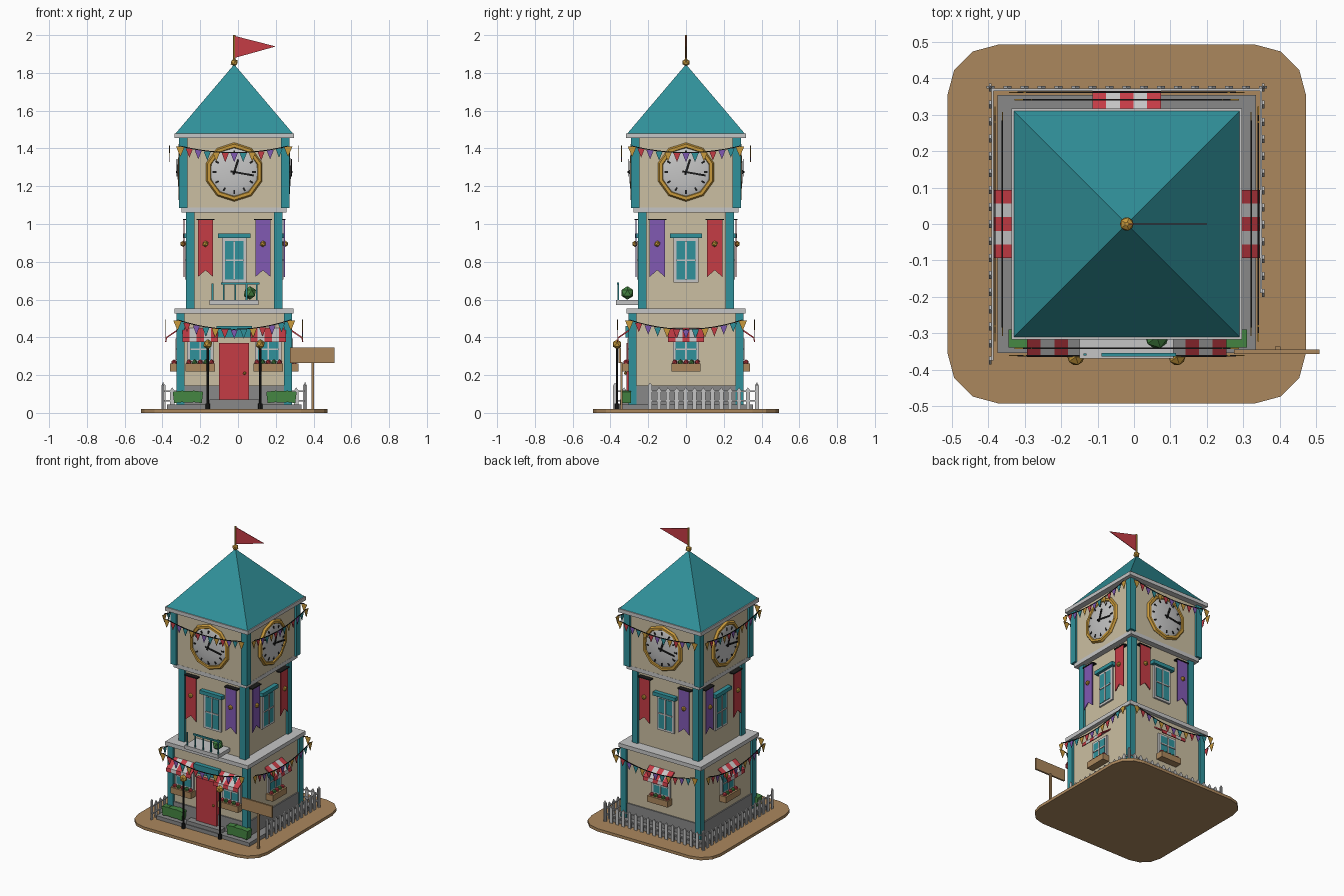
import bpy, bmesh, math
from mathutils import Matrix, Vector

cube = bpy.data.objects.get("Cube")
if cube:
    bpy.data.objects.remove(cube, do_unlink=True)

COLOURS = {
    "teal": (0.030, 0.285, 0.325), "cream": (0.60, 0.52, 0.36), "pale grey": (0.56, 0.56, 0.56),
    "stone grey": (0.25, 0.25, 0.25), "red": (0.56, 0.045, 0.06), "purple": (0.22, 0.10, 0.45),
    "gold": (0.58, 0.32, 0.045), "brown": (0.41, 0.245, 0.11), "green": (0.06, 0.24, 0.055),
    "black": (0.012, 0.012, 0.012)}
MATS = {}
for label, rgb in COLOURS.items():
    m = bpy.data.materials.new(label)
    m.use_nodes = True
    m.diffuse_color = (*rgb, 1)
    m.node_tree.nodes["Principled BSDF"].inputs["Base Color"].default_value = (*rgb, 1)
    m.node_tree.nodes["Principled BSDF"].inputs["Roughness"].default_value = 0.8
    MATS[label] = m

# Each side is modelled as if it were the front: u to the right, d outwards, z up
SIDES = ["front", "left", "back", "right"]
CENTRE = Matrix.Translation((-0.02, 0, 0))


def make(name, bm, mats, side=0, smooth=False):
    bmesh.ops.transform(bm, matrix=CENTRE @ Matrix.Rotation(side * math.pi / 2, 4, "Z"), verts=bm.verts)
    bmesh.ops.recalc_face_normals(bm, faces=bm.faces)
    me = bpy.data.meshes.new(name)
    for f in bm.faces:
        f.smooth = smooth
    bm.to_mesh(me)
    bm.free()
    for label in mats.split(","):
        me.materials.append(MATS[label])
    ob = bpy.data.objects.new(name, me)
    bpy.context.collection.objects.link(ob)
    return ob


def paint(verts, mi):
    for f in {f for v in verts for f in v.link_faces}:
        f.material_index = mi


def box(bm, u, d, z, mi=0, turn=None):
    mid = Vector((sum(u) / 2, -sum(d) / 2, sum(z) / 2))
    size = Matrix.Diagonal((u[1] - u[0], d[1] - d[0], z[1] - z[0], 1))
    mat = Matrix.Translation(mid) @ (turn or Matrix()) @ size
    paint(bmesh.ops.create_cube(bm, size=1, matrix=mat)["verts"], mi)


def ball(bm, u, d, z, r, mi=0, detail=1):
    mat = Matrix.Translation((u, -d, z))
    paint(bmesh.ops.create_icosphere(bm, subdivisions=detail, radius=r, matrix=mat)["verts"], mi)


def rod(bm, u, d, z0, z1, r, mi=0):
    mat = Matrix.Translation((u, -d, (z0 + z1) / 2))
    paint(bmesh.ops.create_cone(bm, cap_ends=True, segments=8, radius1=r, radius2=r,
                                depth=z1 - z0, matrix=mat)["verts"], mi)


def prism(bm, pts, along, mi=0):
    """Extrude a (u, d, z) outline along a (u, d, z) vector."""
    verts = [bm.verts.new((u, -d, z)) for u, d, z in pts]
    face = bm.faces.new(verts)
    new = bmesh.ops.extrude_face_region(bm, geom=[face], use_keep_orig=True)["geom"]
    moved = [v for v in new if isinstance(v, bmesh.types.BMVert)]
    bmesh.ops.translate(bm, verts=moved, vec=(along[0], -along[1], along[2]))
    paint(verts + moved, mi)


def block(name, mat, u, d, z, side=0):
    bm = bmesh.new()
    box(bm, u, d, z)
    return make(name, bm, mat, side)


def slab(name, mat, h, z):
    return block(name, mat, (-h, h), (-h, h), z)


# Ground plate with rounded corners
bm = bmesh.new()
box(bm, (-.493, .493), (-.493, .493), (0, .02))
corners = [e for e in bm.edges if abs(e.verts[0].co.z - e.verts[1].co.z) > .01]
bmesh.ops.bevel(bm, geom=corners, offset=.14, segments=3, profile=.5, affect="EDGES")
make("ground_plate", bm, "brown")

# Storeys, corner posts and cornices
slab("plinth", "stone grey", .355, (.02, .045))
slab("stone_footing", "stone grey", .298, (.045, .145))
for name, h, w, z0, z1 in (("ground", .305, .042, .045, .525), ("middle", .255, .045, .55, 1.06),
                           ("clock", .292, .045, 1.085, 1.455)):
    slab(name + "_storey_walls", "cream", h - .015, (z0, z1))
    bm = bmesh.new()
    for sx in (-1, 1):
        for sy in (-1, 1):
            u, d = sorted((sx * h, sx * (h - w))), sorted((sy * h, sy * (h - w)))
            box(bm, u, d, (z0, z1))
    make(name + "_storey_posts", bm, "teal")
for name, h, z in (("lower", .315, (.525, .552)), ("middle", .278, (1.06, 1.087)), ("upper", .317, (1.455, 1.48))):
    slab(name + "_cornice", "pale grey", h, z)

# Roof, finial and pennant
bm = bmesh.new()
bmesh.ops.create_cone(bm, cap_ends=True, segments=4, radius1=.31 * math.sqrt(2), radius2=0, depth=.365,
                      matrix=Matrix.Translation((0, 0, 1.6625)) @ Matrix.Rotation(math.pi / 4, 4, "Z"))
make("roof", bm, "teal")
bm = bmesh.new()
rod(bm, 0, 0, 1.84, 2, .006)
ball(bm, 0, 0, 1.855, .021)
make("flagpole", bm, "gold")
bm = bmesh.new()
prism(bm, [(.005, -.002, 1.995), (.005, -.002, 1.88), (.22, -.002, 1.94)], (0, .004, 0))
make("pennant", bm, "red")


def window(name, side, u, hw, d, z0, z1):
    bm = bmesh.new()
    zc = (z0 + z1) / 2
    box(bm, (u - hw, u + hw), (d - .01, d + .012), (z0, z1))
    box(bm, (u - hw + .015, u + hw - .015), (d, d + .015), (z0 + .015, z1 - .015), 1)
    box(bm, (u - .004, u + .004), (d, d + .02), (z0 + .015, z1 - .015))
    box(bm, (u - hw + .015, u + hw - .015), (d, d + .02), (zc - .004, zc + .004))
    make(name, bm, "pale grey,teal", side)


def shop_window(name, side, u):
    window(name + "_window", side, u, .07, .29, .265, .41)
    bm = bmesh.new()                                    # striped awning with a short valance
    for i in range(5):
        a = u - .094 + i * .0376
        prism(bm, [(a, .29, .45), (a, .362, .40), (a, .366, .375), (a, .36, .375), (a, .356, .396), (a, .29, .44)],
              (.0376, 0, 0), i % 2)
    make(name + "_awning", bm, "red,pale grey", side)
    bm = bmesh.new()                                    # flower box
    box(bm, (u - .078, u + .078), (.29, .34), (.22, .262))
    for i in range(5):
        ball(bm, u - .06 + i * .03, .318, .268, .015, 1 + i % 2)
    make(name + "_flower_box", bm, "brown,red,green", side)


def bunting(name, side, half, d, z, sag):
    bm = bmesh.new()
    count = 13
    point = lambda t: (half * t, z - sag * (1 - t * t))
    for i in range(count):
        u, h = point(-1 + 2 * i / (count - 1))
        w, drop = (.023, .055) if i in (0, count - 1) else (.019, .048)
        prism(bm, [(u - w, d, h), (u + w, d, h), (u, d, h - drop)], (0, .003, 0), i % 4)
        if i:
            prism(bm, [(pu, d, ph), (u, d, h), (u, d, h + .005), (pu, d, ph + .005)], (0, .004, 0), 4)
        pu, ph = u, h
    make(name, bm, "gold,red,purple,teal,black", side)


def clock(side):
    name, d, z = SIDES[side] + "_clock", .28, 1.275
    place = Matrix.Translation((0, -d, z))
    bm = bmesh.new()
    bmesh.ops.create_uvsphere(bm, u_segments=24, v_segments=12, radius=1,
                              matrix=place @ Matrix.Rotation(math.pi / 2, 4, "X") @ Matrix.Diagonal((.135, .135, .02, 1)))
    make(name + "_face", bm, "pale grey", side, True)
    bm = bmesh.new()                                    # faceted rim
    n, k = 10, 6
    rings = []
    for i in range(n):
        a = 2 * math.pi * (i + .5) / n
        rings.append([bm.verts.new((math.cos(a) * r, -d - .016 * math.sin(b), z + math.sin(a) * r))
                      for b in (2 * math.pi * j / k for j in range(k)) for r in [.14 + .016 * math.cos(b)]])
    for i in range(n):
        for j in range(k):
            p, q = rings[i], rings[(i + 1) % n]
            bm.faces.new((p[j], q[j], q[(j + 1) % k], p[(j + 1) % k]))
    make(name + "_rim", bm, "gold", side)
    bm = bmesh.new()                                    # hour marks and hands

    def bar(angle, r0, r1, w, d0):
        c, s = math.sin(angle), math.cos(angle)
        prism(bm, [(r * c + e * s, d0, z + r * s - e * c) for r, e in ((r0, -w), (r1, -w), (r1, w), (r0, w))],
              (0, .004, 0))
    for i in range(12):
        bar(i * math.pi / 6, .095, .115, .005, d + .011)
    bar(math.radians(18), -.015, .07, .006, d + .021)
    bar(math.radians(100), -.02, .105, .005, d + .021)
    ball(bm, 0, d + .02, z, .01)
    make(name + "_hands", bm, "black", side)


def banner(name, mat, side, u):
    d, w, top = .262, .04, 1.02
    bm = bmesh.new()
    prism(bm, [(u - w, d, top), (u - w, d, .72), (u, d, .755), (u + w, d, .72), (u + w, d, top)], (0, .006, 0))
    box(bm, (u - w - .008, u + w + .008), (.24, d + .01), (top, top + .007), 2)
    ball(bm, u, d + .008, .895, .017, 1)
    make(name, bm, mat + ",gold,black", side)


# Repeated decoration of the four sides
for k, s in enumerate(SIDES):
    clock(k)
    bunting(s + "_upper_bunting", k, .285, .34, 1.41, .035)
    bunting(s + "_lower_bunting", k, .30, .36, .49, .05)
    window(s + "_middle_window", k, 0, .065, .24, .69, .925)
    block(s + "_window_lintel", "teal", (-.085, .085), (.235, .27), (.925, .95), k)
    pair = ("red", "purple") if k % 2 == 0 else ("purple", "red")
    for u, mat in zip((-.152, .152), pair):
        banner(f"{s}_{mat}_banner", mat, k, u)
    for u in ((-.18, .18) if k == 0 else (0,)):
        shop_window(s + ("_east" if u > 0 else "_west" if u < 0 else ""), k, u)

# Picket fence around three sides
for k, start in ((1, -.19), (2, -.375), (3, -.375)):
    bm = bmesh.new()
    count = round((.375 - start) / .047)
    for i in range(count + 1):
        u, top = start + i * (.375 - start) / count, .16 if i in (0, count) else .135
        prism(bm, [(u - .011, .372, .02), (u + .011, .372, .02), (u + .011, .372, top - .015),
                   (u, .372, top), (u - .011, .372, top - .015)], (0, .007, 0))
    for z in (.06, .11):
        box(bm, (start, .375), (.366, .372), (z, z + .008))
    make(SIDES[k] + "_fence", bm, "pale grey", k)

# Door with step, plate and knob
block("door_step", "stone grey", (-.13, .13), (.29, .35), (.045, .07))
block("door", "red", (-.08, .077), (.28, .315), (.07, .37))
block("door_plate", "teal", (-.095, .095), (.28, .32), (.40, .46))
bm = bmesh.new()
ball(bm, .055, .32, .21, .009)
make("door_knob", bm, "gold")

# Balcony with railing and plant
block("balcony_floor", "pale grey", (-.13, .128), (.24, .37), (.572, .597))
bm = bmesh.new()
for u in (-.115, -.055, .005, .065, .12):
    box(bm, (u - .004, u + .004), (.356, .362), (.597, .685))
box(bm, (-.07, .135), (.354, .364), (.68, .69))
make("balcony_railing", bm, "teal")
bm = bmesh.new()
ball(bm, .083, .31, .635, .036)
make("balcony_plant", bm, "green")

# Lamp posts and front hedges
for name, u, lamp in (("west", -.245, -.14), ("east", .25, .138)):
    bm = bmesh.new()
    rod(bm, lamp, .365, .02, .345, .006)
    rod(bm, lamp, .365, .02, .05, .013)
    ball(bm, lamp, .365, .363, .026, 1)
    make(name + "_lamp_post", bm, "black,gold")
    bm = bmesh.new()
    for i in (-1, 0, 1):
        tilt = Matrix.Rotation(i * .12, 4, "Y")
        box(bm, (u + i * .05 - .027, u + i * .05 + .027), (.29, .34), (.055, .115), 0, tilt)
    make(name + "_hedge", bm, "green")

# Signboard
bm = bmesh.new()
box(bm, (.295, .53), (.345, .357), (.265, .345))
make("signboard", bm, "brown")
bm = bmesh.new()
box(bm, (.408, .422), (.337, .347), (.02, .27))
make("signboard_post", bm, "brown")
